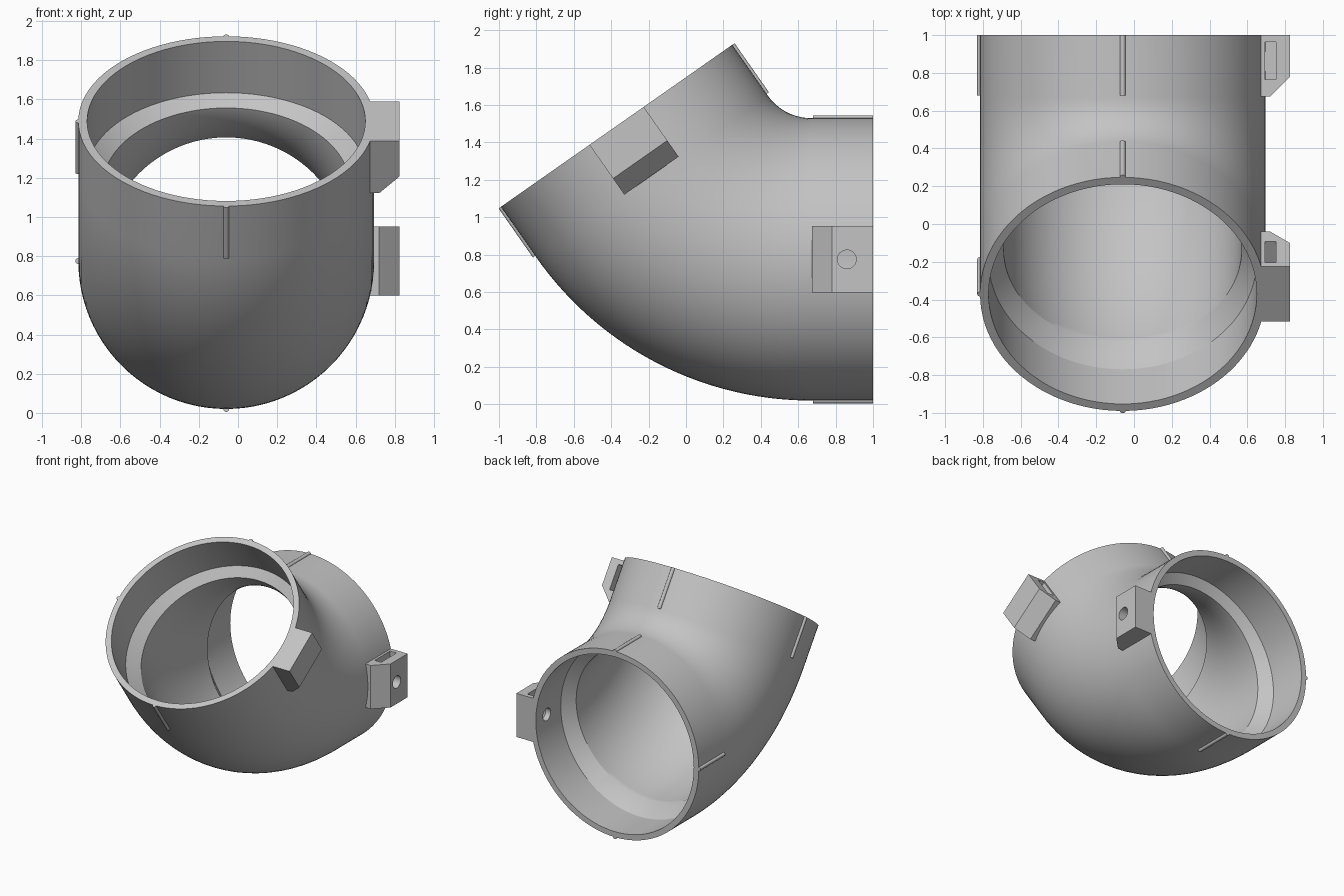
import bpy, bmesh, math
from mathutils import Matrix, Vector

cube = bpy.data.objects.get("Cube")
if cube:
    bpy.data.objects.remove(cube)

grey = bpy.data.materials.new("plastic grey")
grey.use_nodes = True
colour = (0.55, 0.55, 0.55, 1)
grey.diffuse_color = colour
grey.node_tree.nodes["Principled BSDF"].inputs["Base Color"].default_value = colour

# Pipe dimensions
CX, AXIS_Z = -0.06, 0.775
OUTER, SOCKET, BORE = 0.755, 0.71, 0.63
STRAIGHT, BEND_R, ANGLE = 0.33, 1.04, math.radians(55)
LENGTH = 2 * STRAIGHT + BEND_R * ANGLE
SEG = 96
X = Vector((1, 0, 0))


def frame(s):
    """Centre, travel direction and inside-of-bend direction along the pipe."""
    t = min(max((s - STRAIGHT) / BEND_R, 0), ANGLE)
    inner = Vector((0, math.sin(t), math.cos(t)))
    travel = Vector((0, -math.cos(t), math.sin(t)))
    hub = Vector((CX, 1 - STRAIGHT, AXIS_Z + BEND_R))
    extra = s - STRAIGHT - t * BEND_R
    return hub - inner * BEND_R + travel * extra, travel, inner


def finish(name, bm):
    bmesh.ops.recalc_face_normals(bm, faces=bm.faces)
    mesh = bpy.data.meshes.new(name)
    bm.to_mesh(mesh)
    bm.free()
    obj = bpy.data.objects.new(name, mesh)
    bpy.context.collection.objects.link(obj)
    mesh.materials.append(grey)
    return obj


def activate(obj):
    bpy.ops.object.select_all(action='DESELECT')
    obj.select_set(True)
    bpy.context.view_layer.objects.active = obj


def cut(obj, cutters):
    activate(obj)
    for cutter in cutters:
        mod = obj.modifiers.new("cut", 'BOOLEAN')
        mod.operation, mod.solver, mod.object = 'DIFFERENCE', 'EXACT', cutter
        bpy.ops.object.modifier_apply(modifier=mod.name)


def smooth(obj):
    activate(obj)
    bpy.ops.object.shade_smooth_by_angle(angle=math.radians(30))


def prism(name, outline, z0, z1, matrix):
    """Extrude an xy outline along z, then place it."""
    bm = bmesh.new()
    face = bm.faces.new([bm.verts.new((x, y, z0)) for x, y in outline])
    geom = bmesh.ops.extrude_face_region(bm, geom=[face])["geom"]
    bmesh.ops.translate(bm, vec=(0, 0, z1 - z0),
                        verts=[v for v in geom if isinstance(v, bmesh.types.BMVert)])
    bm.transform(matrix)
    return finish(name, bm)


def rod(name, radius, length, sides, local, matrix):
    bm = bmesh.new()
    bmesh.ops.create_cone(bm, cap_ends=True, segments=sides, radius1=radius,
                          radius2=radius, depth=length, matrix=local)
    bm.transform(matrix)
    return finish(name, bm)


# Elbow: outer skin there, stepped bore back, closed into one solid
STEPS = 36
DEPTH, CONE = 0.32, 0.085
bend = [STRAIGHT + BEND_R * ANGLE * i / STEPS for i in range(STEPS + 1)]
outside = [(s, OUTER) for s in [0] + bend + [LENGTH]]
a, b = DEPTH + CONE, LENGTH - DEPTH - CONE
bore = [(a + (b - a) * i / STEPS, BORE) for i in range(STEPS + 1)]
inside = [(0, SOCKET), (DEPTH, SOCKET)] + bore + [(LENGTH - DEPTH, SOCKET), (LENGTH, SOCKET)]
bm = bmesh.new()
rings = []
for s, r in outside + inside[::-1]:
    p, _, inner = frame(s)
    angles = [math.tau * k / SEG for k in range(SEG)]
    rings.append([bm.verts.new(p + r * (math.cos(t) * X + math.sin(t) * inner)) for t in angles])
for i, ring in enumerate(rings):
    nxt = rings[(i + 1) % len(rings)]
    for k in range(SEG):
        j = (k + 1) % SEG
        bm.faces.new((ring[k], ring[j], nxt[j], nxt[k]))
elbow = finish("pipe_elbow", bm)

# Fittings on each end: local y points out of the opening, z to the bend inside
cutters = []
for end, s, sign in (("back", 0, -1), ("front", LENGTH, 1)):
    p, travel, inner = frame(s)
    m = Matrix((X, travel * sign, inner)).transposed().to_4x4()
    m.translation = p

    # Alignment ribs
    for side, deg in (("inner", 90), ("right", 180), ("outer", 270)):
        t = math.radians(deg)
        local = Matrix.Translation((OUTER * math.cos(t), -DEPTH / 2, OUTER * math.sin(t)))
        rib = rod(f"{end}_{side}_rib", 0.015, DEPTH, 16,
                  local @ Matrix.Rotation(math.pi / 2, 4, 'X'), m)
        smooth(rib)

    # Screw lug with chamfer, nut slot and screw hole
    lug = prism(f"{end}_screw_lug", [(0.72, 0), (0.885, 0), (0.885, -0.22),
                                     (0.78, -0.325), (0.72, -0.325)], -0.177, 0.177, m)
    slot = prism("slot_cutter", [(0.753, -0.037), (0.811, -0.037),
                                 (0.811, -0.235), (0.753, -0.235)], -0.1, 0.25, m)
    hole = rod("hole_cutter", 0.05, 0.4, 32, Matrix.Translation((0.8, -0.14, 0))
               @ Matrix.Rotation(math.pi / 2, 4, 'Y'), m)
    cut(lug, (slot, hole))
    smooth(lug)
    cut(elbow, (hole,))
    cutters += [slot, hole]

smooth(elbow)
for c in cutters:
    bpy.data.objects.remove(c)
